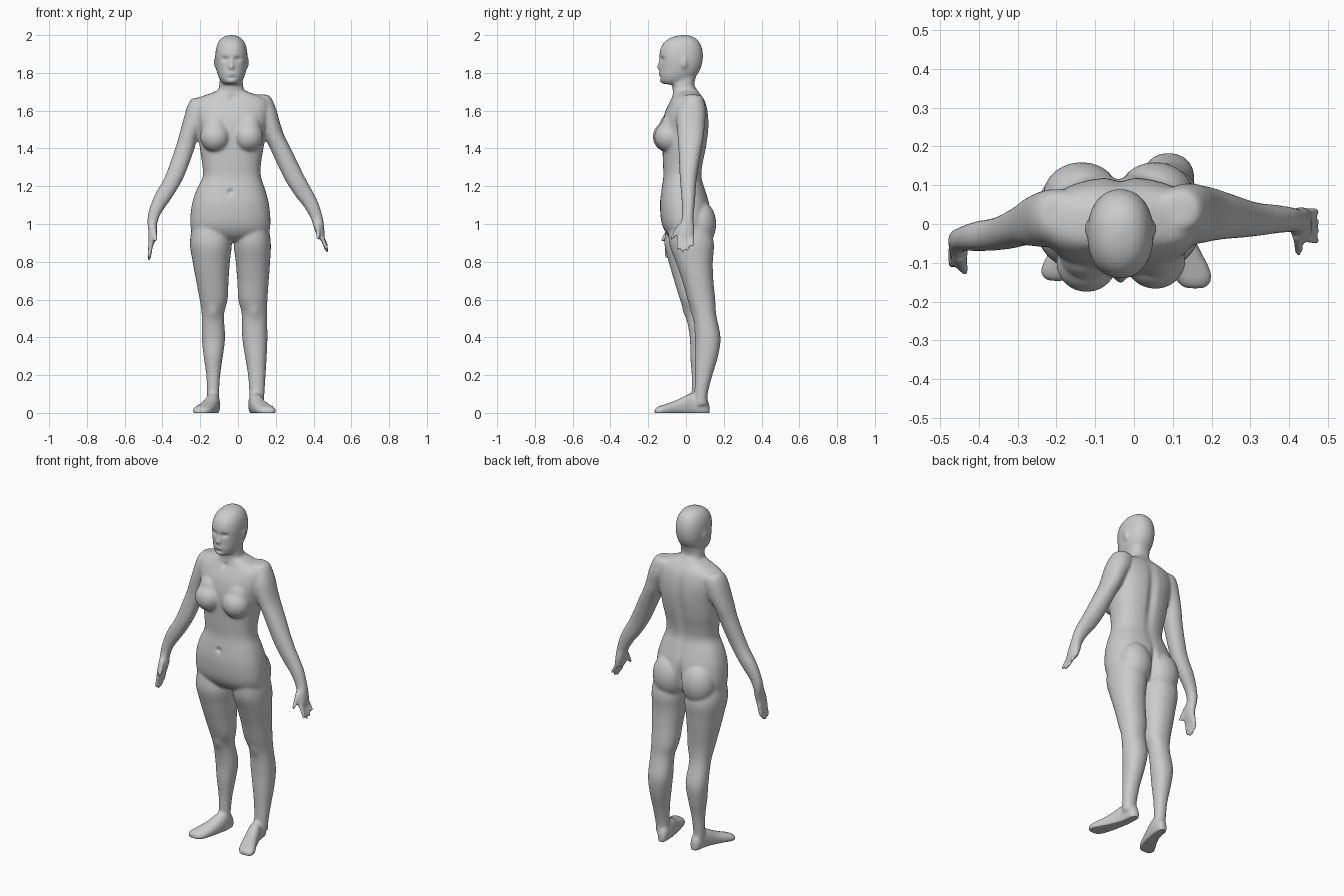
import bpy, bmesh, math
from mathutils import Vector, Matrix

bm = bmesh.new()


def smooth_rows(rows, steps=4):
    """Catmull-Rom interpolation between cross-section rows."""
    out = []
    for i in range(len(rows) - 1):
        a, b, c, d = (rows[max(i - 1, 0)], rows[i], rows[i + 1], rows[min(i + 2, len(rows) - 1)])
        for s in range(steps):
            t = s / steps
            out.append([0.5 * (2 * q + (r - p) * t + (2 * p - 5 * q + 4 * r - u) * t * t
                               + (3 * q - p - 3 * r + u) * t ** 3)
                        for p, q, r, u in zip(a, b, c, d)])
    return out + [list(rows[-1])]


def loft(rows, power=2.2, axis='z', n=32):
    """Closed loft; each row is (level, x0, x1, v0, v1), v being y (axis z) or z (axis y)."""
    rings = []
    for w, x0, x1, v0, v1 in smooth_rows(rows):
        ring = []
        for k in range(n):
            a = math.tau * k / n
            c, s = math.cos(a), math.sin(a)
            x = (x0 + x1) / 2 + (x1 - x0) / 2 * math.copysign(abs(c) ** (2 / power), c)
            v = (v0 + v1) / 2 + (v1 - v0) / 2 * math.copysign(abs(s) ** (2 / power), s)
            ring.append(bm.verts.new((x, v, w) if axis == 'z' else (x, w, v)))
        rings.append(ring)
    for r0, r1 in zip(rings, rings[1:]):
        for k in range(n):
            bm.faces.new((r0[k], r0[(k + 1) % n], r1[(k + 1) % n], r1[k]))
    bm.faces.new(rings[0][::-1])
    bm.faces.new(rings[-1])


def blob(loc, size):
    m = Matrix.Translation(loc) @ Matrix.Diagonal((*size, 1))
    bmesh.ops.create_uvsphere(bm, u_segments=24, v_segments=16, radius=1, matrix=m)


def finger(a, b, r):
    """Finger from knuckle a to tip b."""
    a, b = Vector(a), Vector(b)
    rows = []
    for t, k in ((0, 1), (0.5, 1), (0.85, 0.9), (1, 0.5)):
        p = a.lerp(b, t)
        rows.append((p.z, p.x - r * k, p.x + r * k, p.y - r * k, p.y + r * k))
    loft(rows, 2, n=12)


# head
loft([(2.0, -.05, -.02, -.03, .01), (1.992, -.075, .005, -.065, .035), (1.975, -.096, .026, -.1, .06),
      (1.945, -.112, .042, -.128, .08), (1.9, -.12, .05, -.141, .09), (1.85, -.119, .049, -.138, .086),
      (1.81, -.113, .043, -.138, .072), (1.78, -.104, .034, -.138, .05), (1.755, -.09, .02, -.134, .03),
      (1.74, -.075, .005, -.118, .01)])
blob((-.035, -.136, 1.832), (.015, .02, .017))
blob((-.035, -.132, 1.85), (.011, .017, .03))
for side in (-1, 1):
    blob((-.035 + side * .085, -.012, 1.855), (.009, .018, .03))

# neck, torso and pelvis
loft([(1.8, -.09, .02, -.06, .06), (1.74, -.1, .027, -.072, .044), (1.71, -.106, .034, -.07, .06),
      (1.69, -.15, .08, -.07, .075), (1.67, -.205, .135, -.075, .09), (1.64, -.235, .165, -.09, .105),
      (1.58, -.235, .165, -.115, .118), (1.5, -.215, .15, -.128, .12), (1.4, -.202, .135, -.125, .107),
      (1.32, -.19, .122, -.122, .09), (1.25, -.187, .122, -.12, .083), (1.18, -.22, .145, -.13, .103),
      (1.1, -.245, .165, -.138, .125), (1.0, -.253, .172, -.128, .13), (.94, -.235, .155, -.095, .105),
      (.91, -.18, .1, -.05, .06)], 2.4)

# bust and buttocks
for x, y in ((-.122, -.1), (.055, -.092)):
    blob((x, y, 1.462), (.079, .076, .08))
    blob((x, y + .02, 1.5), (.07, .065, .09))
for x in (-.135, .055):
    blob((x, .073, 1.0), (.1, .087, .125))

# legs
loft([(1.0, -.24, -.06, -.1, .11), (.9, -.255, -.034, -.115, .14), (.8, -.24, -.043, -.092, .13),
      (.7, -.222, -.05, -.063, .118), (.6, -.203, -.055, -.032, .108), (.52, -.192, -.074, -.002, .112),
      (.4, -.192, -.068, .02, .14), (.3, -.182, -.08, .022, .13), (.2, -.168, -.094, .03, .108),
      (.1, -.164, -.1, .03, .095), (.04, -.16, -.1, .03, .095)])
loft([(1.0, 0, .16, -.09, .12), (.9, -.022, .174, -.09, .148), (.8, -.012, .17, -.055, .142),
      (.7, -.004, .163, -.02, .145), (.6, .002, .156, .008, .155), (.52, .02, .154, .037, .16),
      (.4, .022, .156, .047, .183), (.3, .037, .152, .047, .17), (.2, .053, .146, .047, .14),
      (.1, .06, .14, .045, .115), (.04, .062, .136, .045, .115)])

# feet
foot = [(.11, -.138, -.108, -.015, .045), (.09, -.156, -.096, -.015, .085), (.03, -.17, -.096, -.015, .105),
        (-.04, -.2, -.112, -.015, .07), (-.1, -.235, -.132, -.015, .045), (-.13, -.24, -.148, -.015, .034),
        (-.147, -.225, -.17, -.01, .022)]
loft(foot, 2.3, 'y')
loft([(y * 1.13, -.04 - x1, -.04 - x0, z0, z1) for y, x0, x1, z0, z1 in foot], 2.3, 'y')

# arms and palms
loft([(1.668, -.235, -.16, -.01, .06), (1.655, -.252, -.14, -.035, .08), (1.62, -.27, -.13, -.055, .09),
      (1.55, -.29, -.16, -.06, .085), (1.47, -.312, -.21, -.057, .068), (1.4, -.333, -.23, -.055, .05),
      (1.25, -.387, -.286, -.066, .02), (1.15, -.443, -.343, -.07, .008), (1.06, -.475, -.405, -.07, -.008),
      (1.0, -.479, -.428, -.08, -.015), (.95, -.474, -.428, -.108, -.025), (.9, -.475, -.442, -.115, -.035),
      (.885, -.472, -.448, -.11, -.04)])
loft([(1.685, .08, .15, 0, .065), (1.67, .06, .175, -.02, .09), (1.6, .07, .205, -.05, .105),
      (1.53, .11, .224, -.05, .1), (1.47, .137, .245, -.045, .095), (1.4, .17, .28, -.04, .083),
      (1.25, .24, .353, -.033, .058), (1.15, .302, .408, -.025, .05), (1.1, .343, .43, -.022, .046),
      (1.03, .385, .45, -.022, .04), (.98, .402, .456, -.04, .045), (.935, .418, .46, -.048, .043),
      (.92, .426, .458, -.043, .037)])

# fingers and thumbs
for i, drop in enumerate((.012, 0, .008, .03)):
    finger((-.459, -.102 + i * .021, .91), (-.472, -.104 + i * .02, .805 + drop), .0115)
    finger((.44, -.036 + i * .022, .94), (.474, -.045 + i * .026, .848 + drop), .0115)
finger((-.445, -.085, .985), (-.436, -.128, .905), .013)
finger((.42, -.03, 1.0), (.425, -.078, .915), .013)

# fuse all parts into one skin
bmesh.ops.recalc_face_normals(bm, faces=bm.faces)
mesh = bpy.data.meshes.new("body_parts")
bm.to_mesh(mesh)
bm.free()
body = bpy.data.objects.new("standing_figure", mesh)
bpy.context.collection.objects.link(body)
mod = body.modifiers.new("fuse", 'REMESH')
mod.mode = 'VOXEL'
mod.voxel_size = 0.0068
skin = bpy.data.meshes.new_from_object(body.evaluated_get(bpy.context.evaluated_depsgraph_get()))
body.modifiers.clear()
body.data = skin

# sculpted details: (centre, falloff radii, push)
pushes = [
    ((-.068, -.13, 1.873), (.02, .04, .013), (0, .012, 0)),     # eye sockets
    ((-.002, -.13, 1.873), (.02, .04, .013), (0, .012, 0)),
    ((-.035, -.14, 1.795), (.025, .03, .012), (0, -.006, 0)),   # lips
    ((-.035, -.14, 1.773), (.022, .03, .006), (0, .005, 0)),
    ((-.035, -.14, 1.753), (.02, .03, .012), (0, -.007, 0)),    # chin
    ((-.035, .12, 1.42), (.025, .06, .2), (0, -.014, 0)),       # spine
    ((-.04, .15, 1.0), (.016, .08, .09), (0, -.03, 0)),         # buttock cleft
    ((-.04, -.13, 1.17), (.013, .03, .013), (0, .012, 0)),      # navel
    ((-.035, -.08, 1.665), (.015, .03, .015), (0, .008, 0)),    # throat notch
    ((-.13, -.02, .53), (.03, .04, .035), (0, -.009, 0)),       # knees
    ((.085, .02, .53), (.03, .04, .035), (0, -.009, 0)),
]
bm = bmesh.new()
bm.from_mesh(skin)
for _ in range(7):
    bmesh.ops.smooth_vert(bm, verts=bm.verts, factor=0.5, use_axis_x=True, use_axis_y=True, use_axis_z=True)
for v in bm.verts:
    move = Vector()
    for c, r, p in pushes:
        d = sum(((v.co[i] - c[i]) / r[i]) ** 2 for i in range(3))
        if d < 8:
            move += Vector(p) * math.exp(-d)
    v.co += move
    v.co.z = max(v.co.z, 0)
for f in bm.faces:
    f.smooth = True
bm.to_mesh(skin)
bm.free()
